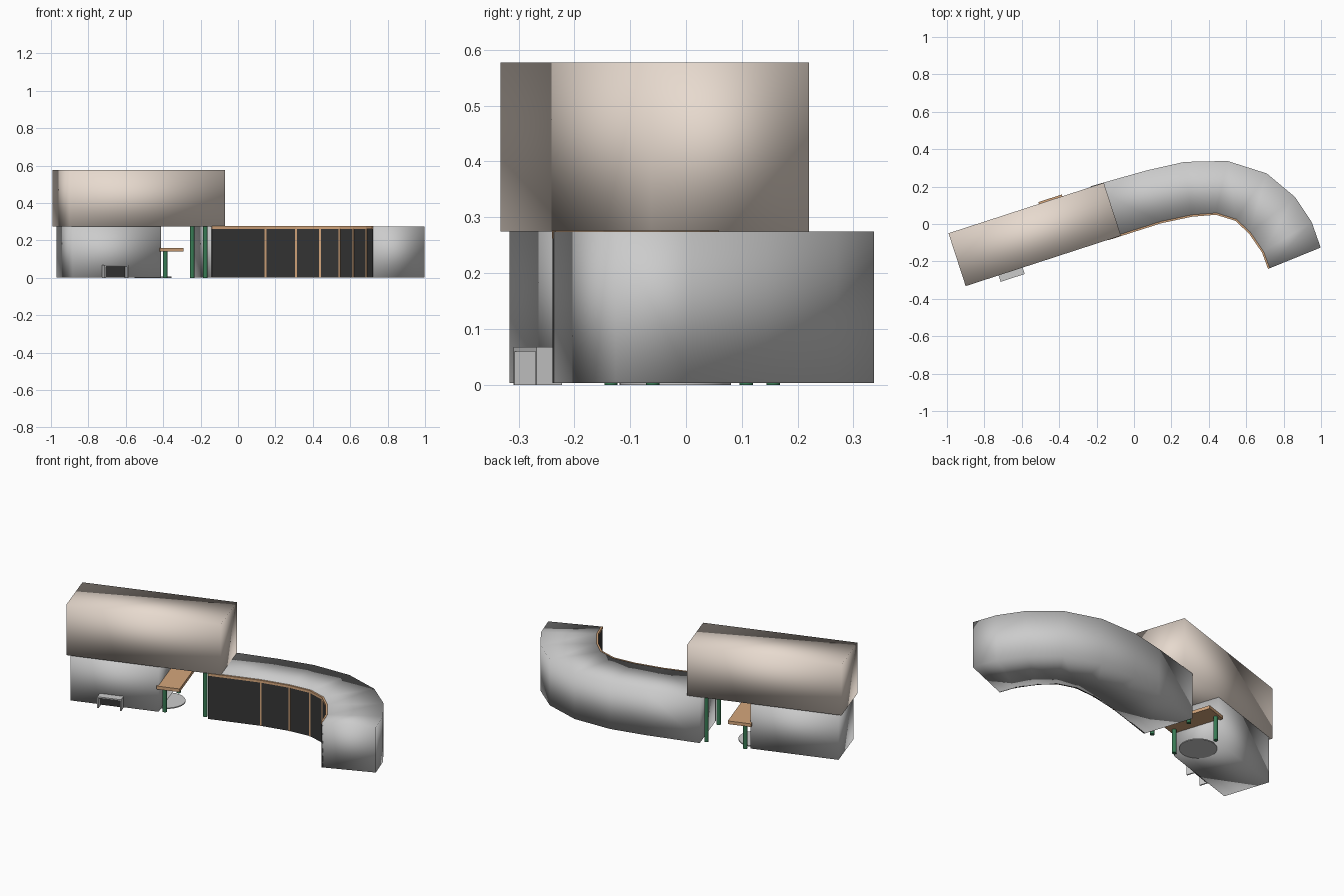
import bpy, bmesh, math
from mathutils import Vector, Matrix

if "Cube" in bpy.data.objects:
    bpy.data.objects.remove(bpy.data.objects["Cube"])

ANG = math.radians(18)           # straight wing is turned 18 degrees
ORIGIN = Vector((-0.9, -0.332, 0))
FRAME = Matrix.Translation(ORIGIN) @ Matrix.Rotation(ANG, 4, 'Z')
H = 0.275                        # ground floor height


def material(name, rgb):
    m = bpy.data.materials.new(name)
    m.diffuse_color = (*rgb, 1)
    m.use_nodes = True
    m.node_tree.nodes["Principled BSDF"].inputs["Base Color"].default_value = m.diffuse_color
    return m


TAN = material("tan_cladding", (0.80, 0.70, 0.62))
WOOD = material("warm_wood", (0.66, 0.38, 0.20))
GREEN = material("dark_green", (0.04, 0.20, 0.09))
BLACK = material("dark_glass", (0.035, 0.035, 0.035))


def finish(bm, name, mat=None, smooth=False):
    bmesh.ops.recalc_face_normals(bm, faces=bm.faces)
    for f in bm.faces:
        f.smooth = smooth
    me = bpy.data.meshes.new(name)
    bm.to_mesh(me)
    bm.free()
    ob = bpy.data.objects.new(name, me)
    bpy.context.collection.objects.link(ob)
    if mat:
        me.materials.append(mat)
    return ob


def box(name, u, v, z, mat=None, smooth=False, frame=FRAME):
    """Box given as (min, max) ranges in the turned frame."""
    bm = bmesh.new()
    bmesh.ops.create_cube(bm, size=1)
    for p in bm.verts:
        p.co = frame @ Vector([(r[0] + r[1]) / 2 + c * (r[1] - r[0])
                               for r, c in zip((u, v, z), p.co)])
    return finish(bm, name, mat, smooth)


def cylinder(name, u, v, z, r, mat=None, sides=16):
    bm = bmesh.new()
    bmesh.ops.create_cone(bm, cap_ends=True, segments=sides, radius1=r, radius2=r,
                          depth=z[1] - z[0],
                          matrix=FRAME @ Matrix.Translation((u, v, (z[0] + z[1]) / 2)))
    ob = finish(bm, name, mat)
    for f in ob.data.polygons:
        f.use_smooth = len(f.vertices) == 4
    for e in ob.data.edges:      # keep the rims crisp
        a, b = (ob.data.vertices[i].co.z for i in e.vertices)
        e.use_edge_sharp = abs(a - b) < 1e-5
    return ob


def strip(name, side_a, side_b, z, mat=None, smooth=False):
    """Solid running between two plan polylines with equal point counts."""
    bm = bmesh.new()
    rings = [[bm.verts.new((*p, h)) for p, h in
              ((a, z[0]), (b, z[0]), (b, z[1]), (a, z[1]))]
             for a, b in zip(side_a, side_b)]
    for r, s in zip(rings, rings[1:]):
        for i in range(4):
            j = (i + 1) % 4
            bm.faces.new((r[i], r[j], s[j], s[i]))
    bm.faces.new(rings[0])
    bm.faces.new(rings[-1])
    return finish(bm, name, mat, smooth)


# Upper storey and the ground floor room below it
box("upper_storey", (0, 0.873), (0, 0.297), (H, 0.577), TAN, True)
box("ground_floor_room", (0.02, 0.518), (0.01, 0.287), (0.003, H), None, True)

# Curved wing
inner = [Vector(p) for p in ((-0.14, -0.081), (0.145, 0.010), (0.31, 0.045), (0.44, 0.055),
                             (0.545, 0.022), (0.62, -0.048), (0.69, -0.150), (0.722, -0.238))]
outer = [Vector(p) for p in ((-0.232, 0.202), (0.07, 0.287), (0.27, 0.332), (0.50, 0.337),
                             (0.71, 0.270), (0.86, 0.145), (0.95, 0.010), (0.998, -0.126))]
strip("curved_wing", inner, outer, (0.003, H), None, True)


# Glazing, wooden fascia and mullions along the inner curve
def toward_front(d):
    return [i + (i - o).normalized() * d for i, o in zip(inner, outer)]


strip("curved_glazing", toward_front(0.003), toward_front(-0.004), (0.003, 0.262), BLACK)
strip("glazing_fascia", toward_front(0.006), toward_front(-0.004), (0.262, H + 0.001), WOOD)
for n in range(1, len(inner) - 1):
    p = toward_front(0.002)[n]
    t = inner[n + 1] - inner[n - 1]
    fr = Matrix.Translation((p.x, p.y, 0)) @ Matrix.Rotation(math.atan2(t.y, t.x), 4, 'Z')
    box(f"mullion_{n}", (-0.005, 0.005), (-0.004, 0.004), (0.003, 0.263), WOOD, False, fr)

# Posts carrying the upper storey over the passage
for label, v in (("front", 0.035), ("back", 0.262)):
    cylinder(f"{label}_post", 0.774, v, (0, H), 0.012, GREEN)

# Counter on two legs, with a round floor plate under it
box("counter_top", (0.508, 0.64), (0, 0.307), (0.141, 0.16), WOOD)
for label, v in (("front", 0.03), ("back", 0.285)):
    cylinder(f"counter_{label}_leg", 0.547, v, (0, 0.142), 0.012, GREEN)
cylinder("round_floor_plate", 0.52, 0.16, (0, 0.006), 0.1, None, 32)

# Entrance porch: canopy, two cheeks and a dark door
box("porch_canopy", (0.185, 0.32), (-0.036, 0.012), (0.06, 0.068))
for label, u in (("left", 0.185), ("right", 0.313)):
    box(f"porch_{label}_cheek", (u, u + 0.007), (-0.036, 0.012), (0, 0.062))
box("porch_door", (0.19, 0.315), (0.006, 0.012), (0.003, 0.061), BLACK)
